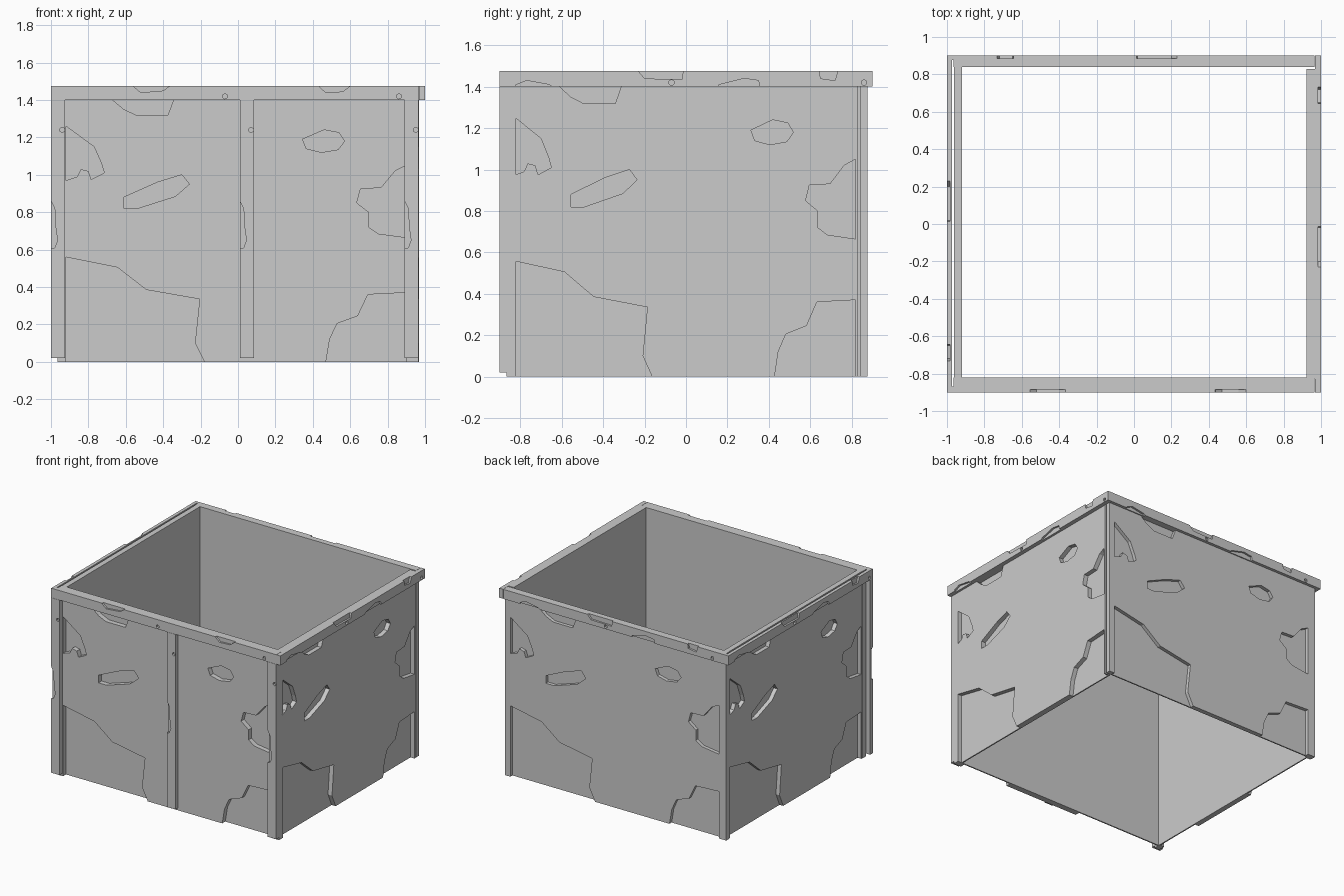
import bpy, bmesh
from math import sin, cos, pi

if "Cube" in bpy.data.objects:
    bpy.data.objects.remove(bpy.data.objects["Cube"])

TOP, BEAM, FOOT, POST_W = 1.475, 1.40, 0.02, 0.075

# plaster breaks in a wall panel, as (across, height)
PATCHES = [
    [(-.67, 1.40), (-.61, 1.35), (-.545, 1.32), (-.375, 1.32), (-.345, 1.40)],
    [(-.92, 1.26), (-.77, 1.15), (-.73, 1.06), (-.715, 1.01), (-.785, .975),
     (-.80, 1.02), (-.84, 1.03), (-.86, .99), (-.92, .97)],
    [(-.61, .82), (-.54, .82), (-.335, .885), (-.26, .95), (-.30, 1.0), (-.43, .96), (-.61, .88)],
    [(.345, 1.19), (.365, 1.14), (.445, 1.12), (.535, 1.135), (.57, 1.18), (.54, 1.225), (.46, 1.24)],
    [(.90, 1.05), (.84, 1.02), (.765, .93), (.655, .925), (.635, .85), (.70, .80),
     (.70, .72), (.75, .685), (.90, .665)],
    [(-.92, .56), (-.645, .505), (-.49, .385), (-.205, .335), (-.23, .10), (-.18, 0),
     (-.18, -.05), (-.92, -.05)],
    [(.47, -.05), (.47, 0), (.49, .12), (.53, .205), (.64, .245), (.695, .36), (.90, .37), (.90, -.05)],
]
# chips in posts, measured from the post's left edge
CHIPS_A = [[(-.02, .86), (0, .86), (.02, .82), (.025, .72), (.035, .65), (.02, .61), (-.02, .60)]]
CHIPS_B = [
    [(-.02, 1.0), (.035, .99), (.04, .93), (.032, .85), (.04, .77), (-.02, .74)],
    [(.10, 1.15), (.055, 1.18), (.045, 1.27), (.04, 1.42), (.10, 1.42)],
    [(.10, .33), (.06, .30), (.065, .23), (.05, .17), (.10, .10)],
]
# chips in the top beams
BEAM_A = [
    [(-.56, 1.5), (-.555, 1.47), (-.52, 1.44), (-.40, 1.45), (-.365, 1.475), (-.365, 1.5)],
    [(.43, 1.5), (.435, 1.47), (.47, 1.44), (.56, 1.445), (.60, 1.475), (.60, 1.5)],
]
BEAM_B = [
    [(-.23, 1.5), (-.23, 1.475), (-.20, 1.44), (-.02, 1.435), (-.01, 1.5)],
    [(.64, 1.5), (.65, 1.44), (.72, 1.43), (.74, 1.5)],
    [(.15, 1.38), (.16, 1.41), (.28, 1.44), (.35, 1.43), (.36, 1.38)],
    [(-.82, 1.38), (-.82, 1.41), (-.77, 1.43), (-.66, 1.41), (-.62, 1.38)],
]


def hexagon(u, z, r=.014):
    return [(u + r * cos(k * pi / 3 + pi / 6), z + r * sin(k * pi / 3 + pi / 6)) for k in range(6)]


def rect(u0, u1, z0, z1):
    return [(u0, z0), (u1, z0), (u1, z1), (u0, z1)]


def prisms(name, outlines, d0, d1, turn):
    """Outlines drawn facing a side, extruded between two distances from the centre."""
    c, s = [(1, 0), (0, 1), (-1, 0), (0, -1)][turn]
    bm = bmesh.new()
    for pts in outlines:
        rings = [[bm.verts.new((u * c + d * s, u * s - d * c, z)) for u, z in pts] for d in (d0, d1)]
        bm.faces.new(rings[0])
        bm.faces.new(rings[1])
        n = len(pts)
        for i in range(n):
            j = (i + 1) % n
            bm.faces.new((rings[0][i], rings[0][j], rings[1][j], rings[1][i]))
    bmesh.ops.recalc_face_normals(bm, faces=bm.faces)
    me = bpy.data.meshes.new(name)
    bm.to_mesh(me)
    bm.free()
    ob = bpy.data.objects.new(name, me)
    bpy.context.scene.collection.objects.link(ob)
    return ob


def carved(name, outline, d0, d1, cuts, depth, turn):
    """Slab with shallow recesses carved into its outer face."""
    ob = prisms(name, [outline], d0, d1, turn)
    cutter = prisms(name + "_cutter", cuts, d1 - depth, d1 + .02, turn)
    cutter.hide_render = True
    mod = ob.modifiers.new("carve", 'BOOLEAN')
    mod.operation, mod.solver, mod.object = 'DIFFERENCE', 'EXACT', cutter
    dg = bpy.context.evaluated_depsgraph_get()
    me = bpy.data.meshes.new_from_object(ob.evaluated_get(dg))
    ob.modifiers.clear()
    ob.data = me
    bpy.data.objects.remove(cutter)


# side: turn, panel half width, panel inner/outer, frame back/outer, beam span, post left edges, pattern scale
SIDES = {
    "front": (0, .965, .82, .868, .868, .90, (-1, .965), (-1, .01, .89), 1, CHIPS_A, BEAM_A),
    "right": (1, .83, .922, .967, .967, 1.0, (-.90, .90), (-.90, .825), .91, CHIPS_B, BEAM_B),
    "back": (2, .965, .84, .877, .877, .90, (-.965, 1), (-.965, -.085, .925), 1, CHIPS_B, BEAM_B),
    "left": (3, .84, .92, .962, .974, 1.0, (-.877, .868), (-.877, -.055, .793), .90, CHIPS_B, BEAM_B),
}

for side, (turn, half, w0, w1, f0, f1, span, posts, scale, chips, beam_chips) in SIDES.items():
    # wall panel with broken plaster
    cuts = [[(u * scale, z) for u, z in p] for p in PATCHES]
    carved(side + "_wall", rect(-half, half, 0, TOP), w0, w1, cuts, w1 - w0 - .01, turn)
    # top beam
    cuts = beam_chips + [hexagon(-.07, 1.42), hexagon(.86, 1.42)]
    carved(side + "_beam", rect(*span, BEAM, TOP), f0, f1, cuts, .015, turn)
    # upright posts
    for i, u0 in enumerate(posts):
        cuts = [[(u0 + u, z) for u, z in c] for c in chips] + [hexagon(u0 + .06, 1.24)]
        carved(f"{side}_post_{i + 1}", rect(u0, u0 + POST_W, FOOT, BEAM), f0, f1 + .002, cuts, .018, turn)
